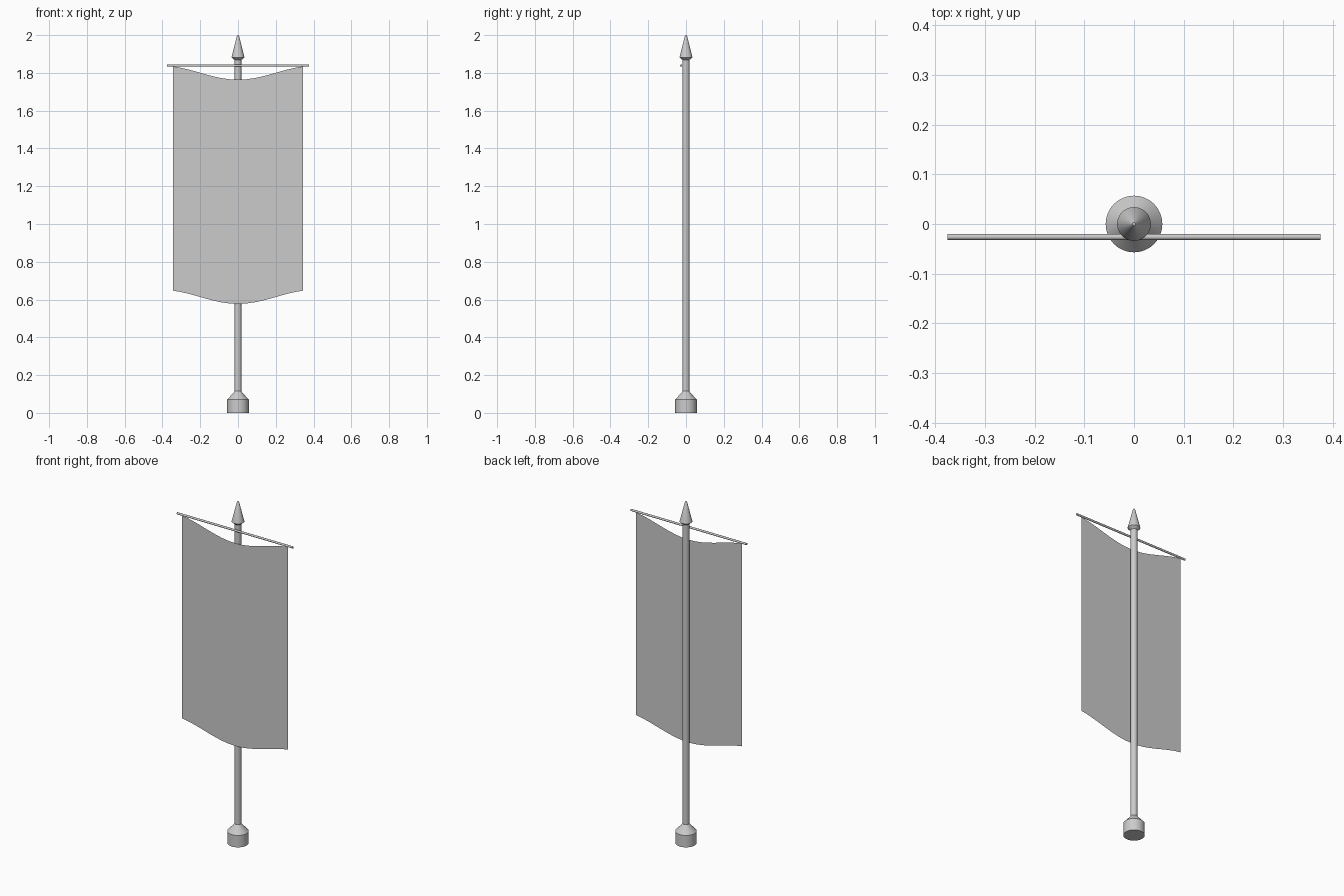
import bpy, bmesh, math
from mathutils import Matrix

if "Cube" in bpy.data.objects:
    bpy.data.objects.remove(bpy.data.objects["Cube"])


def finish(name, bm, smooth=True):
    mesh = bpy.data.meshes.new(name)
    bmesh.ops.recalc_face_normals(bm, faces=bm.faces)
    bm.to_mesh(mesh)
    bm.free()
    ob = bpy.data.objects.new(name, mesh)
    bpy.context.collection.objects.link(ob)
    if smooth:
        bpy.context.view_layer.objects.active = ob
        ob.select_set(True)
        bpy.ops.object.shade_smooth_by_angle(angle=math.radians(30))
        ob.select_set(False)
    return ob


def lathe(name, profile, sides=32, matrix=Matrix()):
    """Capped solid of revolution from (radius, height) points."""
    bm = bmesh.new()
    rings = [[bm.verts.new((r * math.cos(2 * math.pi * i / sides),
                            r * math.sin(2 * math.pi * i / sides), z))
              for i in range(sides)] for r, z in profile]
    for a, b in zip(rings, rings[1:]):
        for i in range(sides):
            j = (i + 1) % sides
            bm.faces.new((a[i], a[j], b[j], b[i]))
    bm.faces.new(rings[0])
    bm.faces.new(rings[-1])
    bm.transform(matrix)
    return finish(name, bm)


# Upright: weighted foot, pole and spear finial
lathe("base", [(0.057, 0), (0.057, 0.07), (0.023, 0.108), (0.018, 0.115)])
lathe("pole", [(0.018, 0.10), (0.018, 1.88)])
lathe("finial", [(0.018, 1.868), (0.034, 1.882), (0.006, 1.995), (0.003, 2.0)])

# Crossbar in front of the pole
BAR_Y, BAR_Z = -0.026, 1.839
lathe("crossbar", [(0.006, -0.375), (0.006, 0.375)], 16,
      Matrix.Translation((0, BAR_Y, BAR_Z)) @ Matrix.Rotation(math.pi / 2, 4, 'Y'))

# Flat cloth sheet, sagging between its upper corners
HALF, SAG, STEPS = 0.343, 0.07, 16
bm = bmesh.new()
columns = []
edge = math.cos(math.pi * 0.85)
for i in range(STEPS + 1):
    t = -1 + 2 * i / STEPS
    drop = SAG * (math.cos(math.pi * 0.85 * t) - edge) / (1 - edge)
    columns.append([bm.verts.new((t * HALF, BAR_Y, z - drop)) for z in (0.647, 1.834)])
for a, b in zip(columns, columns[1:]):
    bm.faces.new((a[0], b[0], b[1], a[1]))
finish("banner_cloth", bm, smooth=False)
